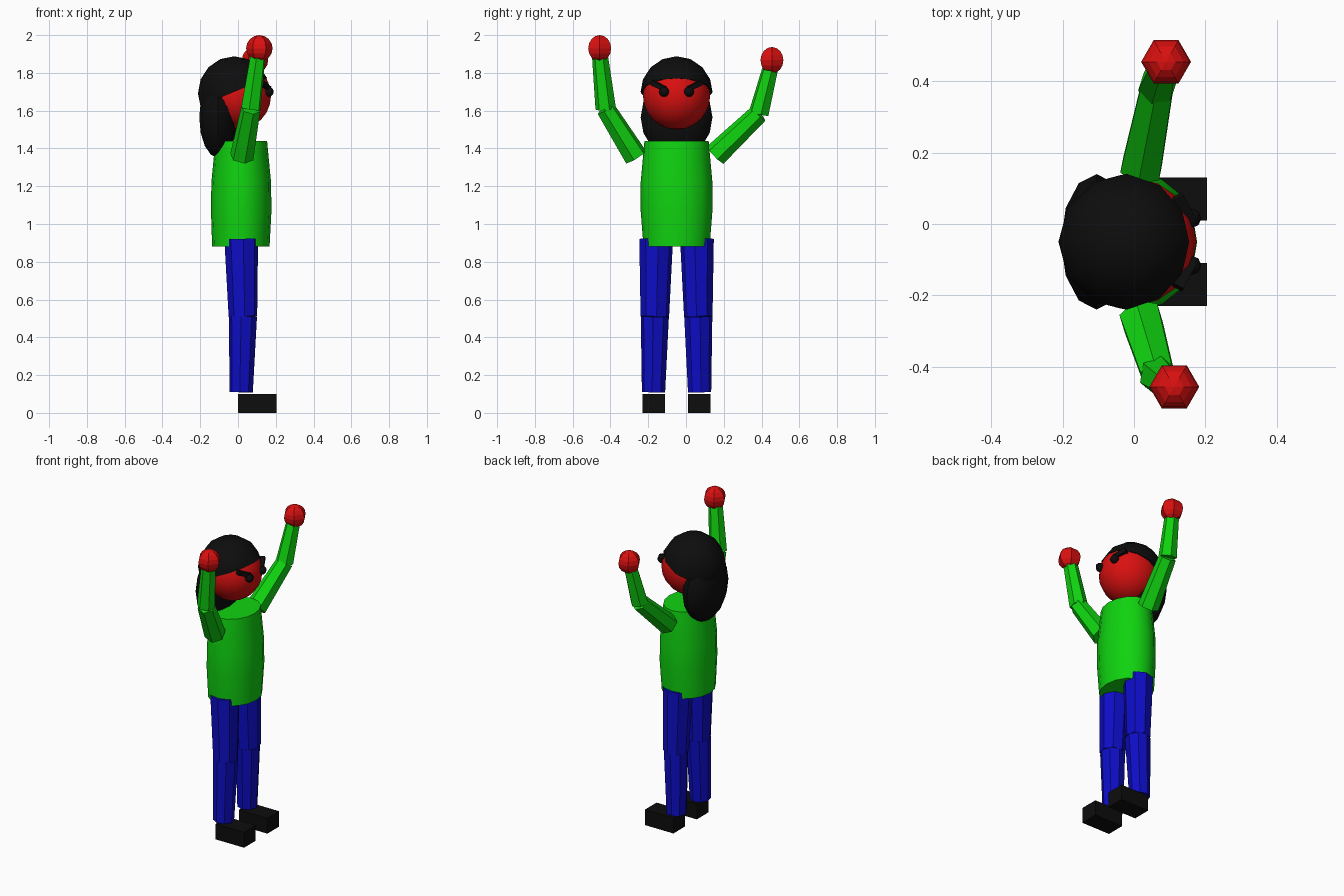
import bpy, bmesh, math
from mathutils import Vector, Matrix

old = bpy.data.objects.get("Cube")
if old:
    bpy.data.objects.remove(old, do_unlink=True)

MID = -0.05  # y of the body's plane of symmetry


def material(name, rgb):
    m = bpy.data.materials.new(name)
    m.use_nodes = True
    m.diffuse_color = (*rgb, 1)
    m.node_tree.nodes["Principled BSDF"].inputs["Base Color"].default_value = (*rgb, 1)
    return m


red = material("red skin", (0.7, 0.005, 0.005))
green = material("green shirt", (0.005, 0.65, 0.005))
blue = material("blue trousers", (0.004, 0.004, 0.57))
black = material("black", (0.004, 0.004, 0.004))


def finish(name, bm, mat, angle=None):
    bmesh.ops.recalc_face_normals(bm, faces=bm.faces)
    mesh = bpy.data.meshes.new(name)
    bm.to_mesh(mesh)
    bm.free()
    mesh.materials.append(mat)
    ob = bpy.data.objects.new(name, mesh)
    bpy.context.collection.objects.link(ob)
    if angle:
        bpy.ops.object.select_all(action='DESELECT')
        ob.select_set(True)
        bpy.context.view_layer.objects.active = ob
        bpy.ops.object.shade_smooth_by_angle(angle=math.radians(angle))
    return ob


def ball(name, centre, radii, mat, segs=12, rings=8, angle=None, cut=None):
    bm = bmesh.new()
    m = Matrix.Translation(centre) @ Matrix.Diagonal((*radii, 1)) @ Matrix.Rotation(math.pi / 2, 4, 'Z')
    bmesh.ops.create_uvsphere(bm, u_segments=segs, v_segments=rings, radius=1, matrix=m)
    if cut:
        point, normal = cut
        bmesh.ops.bisect_plane(bm, geom=bm.verts[:] + bm.edges[:] + bm.faces[:],
                               plane_co=point, plane_no=normal, clear_inner=True)
        bmesh.ops.holes_fill(bm, edges=[e for e in bm.edges if e.is_boundary])
    return finish(name, bm, mat, angle)


def box(name, centre, size, mat, tilt=None):
    bm = bmesh.new()
    m = Matrix.Translation(centre) @ (tilt or Matrix()) @ Matrix.Diagonal((*size, 1))
    bmesh.ops.create_cube(bm, size=1, matrix=m)
    return finish(name, bm, mat)


def limb(name, a, b, r1, r2, sides, mat):
    """Tapered prism between two points."""
    a, b = Vector(a), Vector(b)
    d = b - a
    bm = bmesh.new()
    m = Matrix.Translation((a + b) / 2) @ d.to_track_quat('Z', 'Y').to_matrix().to_4x4()
    bmesh.ops.create_cone(bm, cap_ends=True, segments=sides, radius1=r1, radius2=r2,
                          depth=d.length, matrix=m)
    return finish(name, bm, mat)


def lofted(name, rings, sides, mat, angle):
    """Elliptical rings (x, z, half x, half y) joined into a closed body."""
    bm = bmesh.new()
    loops = []
    for x, z, rx, ry in rings:
        loops.append([bm.verts.new((x + rx * math.cos(t), MID + ry * math.sin(t), z))
                      for t in (2 * math.pi * i / sides for i in range(sides))])
    for lo, hi in zip(loops, loops[1:]):
        for i in range(sides):
            j = (i + 1) % sides
            bm.faces.new((lo[i], lo[j], hi[j], hi[i]))
    bm.faces.new(loops[0][::-1])
    bm.faces.new(loops[-1])
    return finish(name, bm, mat, angle)


# Shirt
lofted("torso", [(0.015, 0.88, 0.152, 0.175), (0.017, 1.07, 0.16, 0.19),
                 (0.017, 1.22, 0.158, 0.19), (0.017, 1.44, 0.137, 0.17)], 16, green, 30)

# Head and hair
ball("head", (-0.003, MID, 1.68), (0.178, 0.178, 0.18), red, 16, 12, 40)
ball("hair_cap", (-0.02, MID, 1.692), (0.192, 0.192, 0.196), black, angle=40,
     cut=((0.15, MID, 1.77), (-0.38, 0, 0.92)))
ball("back_hair", (-0.105, MID, 1.565), (0.1, 0.19, 0.215), black, angle=40)

# Arms: shoulder, elbow, wrist and hand positions
arms = {
    "left": [(0.02, 0.155, 1.365), (0.065, 0.385, 1.585), (0.085, 0.448, 1.83), (0.09, 0.455, 1.867)],
    "right": [(0.02, -0.265, 1.355), (0.068, -0.425, 1.61), (0.105, -0.455, 1.885), (0.113, -0.457, 1.93)],
}
for side, (shoulder, elbow, wrist, hand) in arms.items():
    limb(side + "_upper_arm", shoulder, elbow, 0.064, 0.052, 6, green)
    limb(side + "_forearm", elbow, wrist, 0.055, 0.043, 6, green)
    ball(side + "_hand", hand, (0.07, 0.07, 0.07), red, 6, 8)

# Legs, shoes, eyes and brows, mirrored about the body's middle
for side, s in (("left", 1), ("right", -1)):
    hip = (0.017, MID + s * 0.108, 0.92)
    knee = (0.026, MID + s * 0.115, 0.51)
    ankle = (0.017, MID + s * 0.122, 0.11)
    limb(side + "_thigh", hip, knee, 0.09, 0.076, 8, blue)
    limb(side + "_shin", knee, ankle, 0.075, 0.062, 8, blue)
    box(side + "_shoe", (0.102, MID + s * 0.12, 0.05), (0.205, 0.12, 0.1), black)
    ball(side + "_eye", (0.162, MID + s * 0.066, 1.7), (0.027, 0.027, 0.027), black, 8, 6, 50)
    tilt = Matrix.Rotation(s * math.radians(28), 4, 'Z') @ Matrix.Rotation(s * math.radians(22), 4, 'X')
    box(side + "_brow", (0.14, MID + s * 0.092, 1.731), (0.035, 0.085, 0.026), black, tilt)
